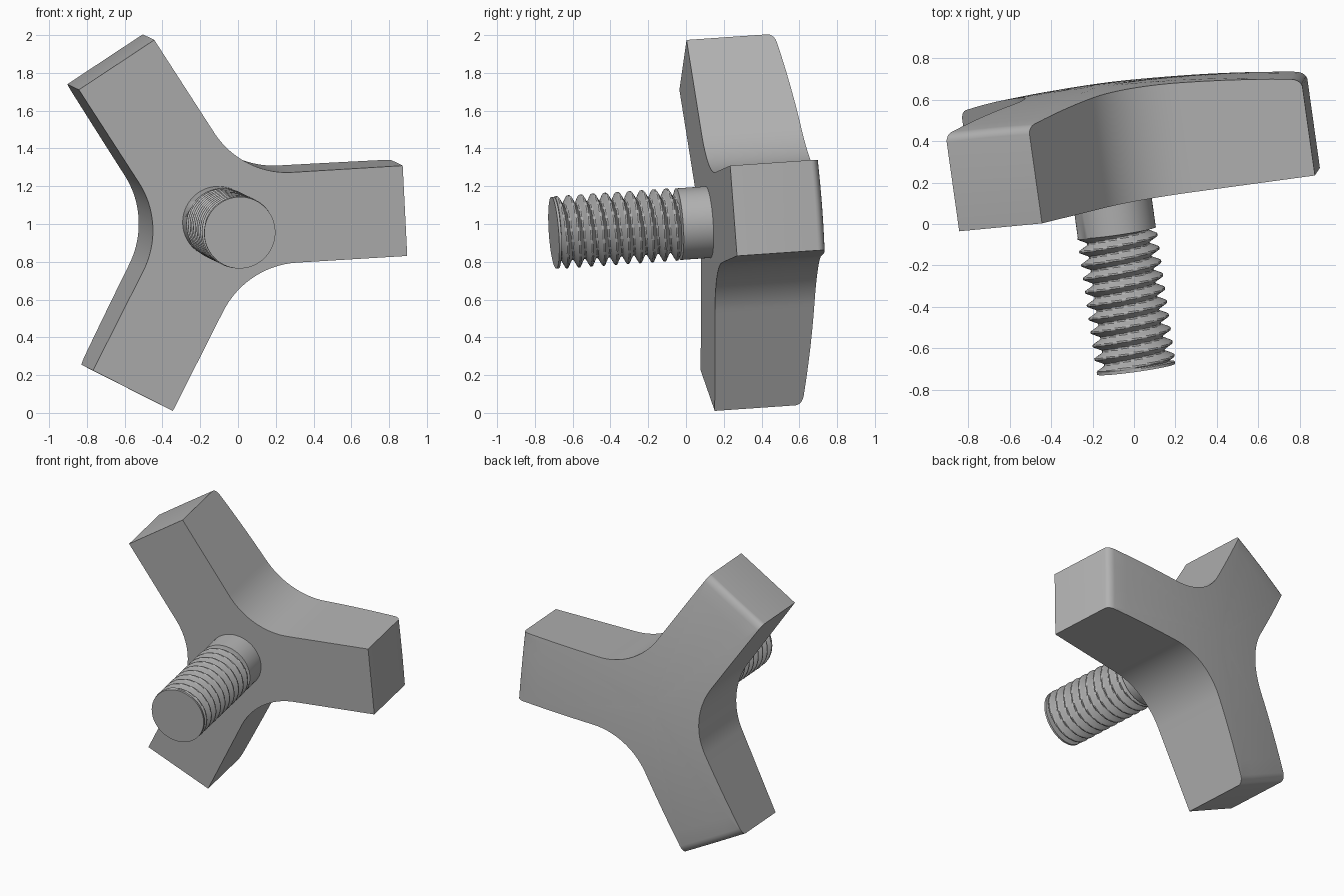
import bpy, bmesh, math
from mathutils import Vector, Matrix

cube = bpy.data.objects.get("Cube")
if cube:
    bpy.data.objects.remove(cube)

grey = bpy.data.materials.new("plain grey")
grey.use_nodes = True
grey.diffuse_color = (0.45, 0.45, 0.45, 1)
grey.node_tree.nodes["Principled BSDF"].inputs["Base Color"].default_value = (0.45, 0.45, 0.45, 1)

# Tilted frame: local x runs along one arm, local z runs from the stud to the domed back
back = Vector((-0.139, 0.988, 0.068)).normalized()
arm = Vector((0.993, 0.133, 0.06))
arm = (arm - back * arm.dot(back)).normalized()
side = back.cross(arm)
frame = Matrix((arm, side, back)).transposed().to_4x4()
frame.translation = (-0.105, 0.117, 1.01)

ARM, HALF, FILLET = 1.0, 0.24, 0.47
SIXTY = math.radians(60)


def finish(bm, name, angle):
    bmesh.ops.recalc_face_normals(bm, faces=bm.faces)
    mesh = bpy.data.meshes.new(name)
    bm.to_mesh(mesh)
    bm.free()
    ob = bpy.data.objects.new(name, mesh)
    ob.matrix_world = frame
    mesh.materials.append(grey)
    bpy.context.collection.objects.link(ob)
    bpy.ops.object.select_all(action='DESELECT')
    ob.select_set(True)
    bpy.context.view_layer.objects.active = ob
    bpy.ops.object.shade_smooth_by_angle(angle=math.radians(angle))


def bridge(bm, a, b):
    for i in range(len(a)):
        j = (i + 1) % len(a)
        bm.faces.new((a[i], a[j], b[j], b[i]))


def back_depth(p):
    """Shallow dome with a rounded edge at each arm end."""
    s = max(p.x * math.cos(2 * k * SIXTY) + p.y * math.sin(2 * k * SIXTY) for k in range(3))
    t = min(1, max(0, (s - ARM + 0.05) / 0.05))
    return 0.55 - p.length_squared / 13 - 0.035 * (1 - math.sqrt(1 - t * t))


def arm_outline():
    """One third of the outline: arm end, straight side, fillet, next arm's side."""
    tangent = (HALF + FILLET) / math.tan(SIXTY)
    steps = [1, 0.997, 0.99, 0.98, 0.965, 0.95, 0.85, 0.75, 0.65, 0.55, 0.47]
    edge = [Vector((s * ARM, HALF)) for s in steps]
    centre = Vector((tangent, HALF + FILLET))
    curve = []
    for i in range(25):
        a = -math.pi / 2 - 2 * SIXTY / 2 * i / 24
        curve.append(centre + FILLET * Vector((math.cos(a), math.sin(a))))
    turn = Matrix.Rotation(2 * SIXTY, 2)
    far = [turn @ Vector((p.x, -p.y)) for p in reversed(edge)]
    across = [turn @ Vector((ARM, HALF * k)) for k in (-0.5, 0, 0.5)]
    return edge + curve + far + across


# Three-armed knob
outline = [Matrix.Rotation(2 * SIXTY * k, 2) @ p for k in range(3) for p in arm_outline()]
bm = bmesh.new()
front = [bm.verts.new((p.x, p.y, 0)) for p in outline]
bm.faces.new(front)
previous = front
for scale in (1, 0.997, 0.99, 0.98, 0.965, 0.95, 0.85, 0.7, 0.55, 0.4, 0.25, 0.1):
    ring = []
    for p in outline:
        q = p * scale
        ring.append(bm.verts.new((q.x, q.y, back_depth(q))))
    bridge(bm, previous, ring)
    previous = ring
bm.faces.new(previous)
finish(bm, "three_arm_knob", 32)


# Threaded stud: plain collar, helical thread, flat end
LENGTH, COLLAR, PITCH, CREST, ROOT = 0.827, 0.16, 0.0655, 0.193, 0.15
SEG, PER_TURN = 64, 16


def thread_radius(depth, angle):
    phase = (depth / PITCH + angle / math.tau) % 1
    v = abs(phase - 0.5) * 2
    lift = min(1, max(0, (v - 0.15) / 0.7))
    return ROOT + (CREST - ROOT) * lift


bm = bmesh.new()


def stud_ring(depth, radius):
    ring = []
    for i in range(SEG):
        a = math.tau * i / SEG
        r = radius if radius else thread_radius(depth, a)
        ring.append(bm.verts.new((r * math.cos(a), r * math.sin(a), -depth)))
    return ring


levels = [(-0.02, 0.19), (COLLAR, 0.19)]
start, stop = COLLAR + 0.005, LENGTH - 0.018
count = int((stop - start) / PITCH * PER_TURN)
levels += [(start + (stop - start) * i / count, None) for i in range(count + 1)]
levels += [(LENGTH - 0.013, 0.19), (LENGTH, 0.19)]
rings = [stud_ring(d, r) for d, r in levels]
for a, b in zip(rings, rings[1:]):
    bridge(bm, a, b)
bm.faces.new(rings[0])
bm.faces.new(rings[-1])
finish(bm, "threaded_stud", 30)
